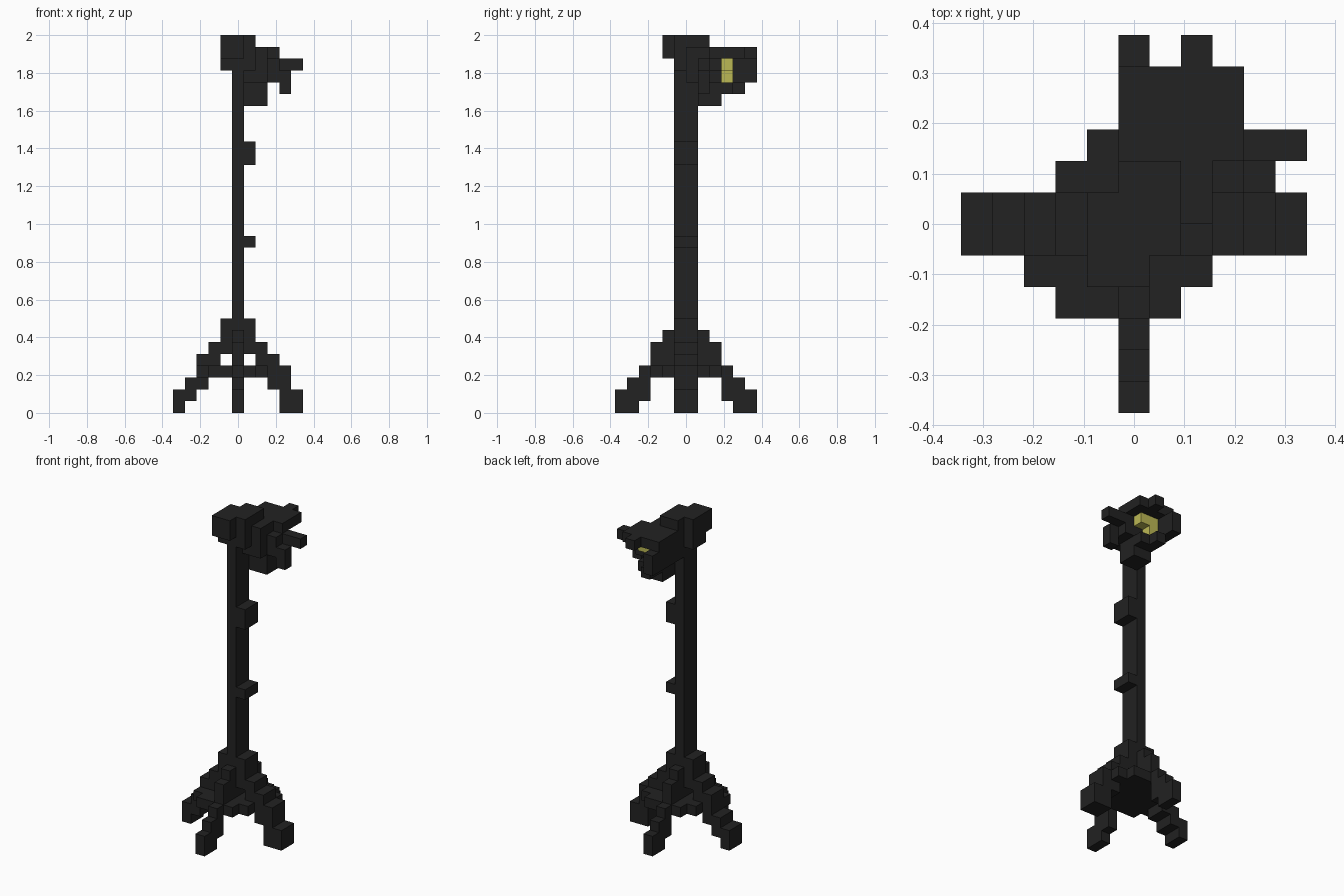
import bpy
import bmesh
from mathutils import Matrix, Vector

U = 1 / 16  # edge of one block

cube = bpy.data.objects.get("Cube")
if cube:
    bpy.data.objects.remove(cube)


def material(name, colour):
    mat = bpy.data.materials.new(name)
    mat.use_nodes = True
    mat.diffuse_color = colour
    bsdf = next(n for n in mat.node_tree.nodes if n.type == 'BSDF_PRINCIPLED')
    bsdf.inputs["Base Color"].default_value = colour
    bsdf.inputs["Roughness"].default_value = 0.9
    return mat


black = material("matt_black", (0.016, 0.016, 0.016, 1))
yellow = material("warm_yellow", (0.5, 0.48, 0.09, 1))


def part(name, mat, boxes):
    """Each box is an inclusive block range: (x0, x1), (y0, y1), (z0, z1)."""
    bm = bmesh.new()
    for xs, ys, zs in boxes:
        lo = Vector(((xs[0] - 0.5) * U, ys[0] * U, zs[0] * U))
        hi = Vector(((xs[1] + 0.5) * U, (ys[1] + 1) * U, (zs[1] + 1) * U))
        place = Matrix.Translation((lo + hi) / 2) @ Matrix.Diagonal((hi - lo).to_4d())
        place[3][3] = 1
        bmesh.ops.create_cube(bm, size=1, matrix=place)
    mesh = bpy.data.meshes.new(name)
    bm.to_mesh(mesh)
    bm.free()
    mesh.materials.append(mat)
    obj = bpy.data.objects.new(name, mesh)
    bpy.context.scene.collection.objects.link(obj)
    return obj


MID = (-1, 0)  # the two middle blocks in depth

# Pole and its clamps
part("pole", black, [((0, 0), MID, (3, 28))])
part("upper_clamp", black, [((1, 1), MID, (21, 22))])
part("lower_clamp", black, [((1, 1), MID, (14, 14))])

# Hub at the top of the tripod
part("tripod_hub", black, [
    ((-1, 1), MID, (6, 7)),
    ((-2, 2), MID, (5, 5)),
    ((0, 0), (-2, 1), (4, 6)),
    ((0, 0), (-3, 2), (4, 5)),
])

# Stepped tray between the legs
part("tripod_tray", black, [
    ((-3, 3), MID, (3, 3)),
    ((-3, 2), (-2, -2), (3, 3)),
    ((-2, 1), (-3, -3), (3, 3)),
    ((-2, 3), (1, 1), (3, 3)),
    ((-1, 2), (2, 2), (3, 3)),
])

# Side legs
part("left_leg", black, [
    ((2, 3), MID, (4, 4)),
    ((3, 4), MID, (2, 3)),
    ((4, 5), MID, (0, 1)),
])
part("right_leg", black, [
    ((-3, -2), MID, (4, 4)),
    ((-4, -3), MID, (2, 2)),
    ((-5, -4), MID, (1, 1)),
    ((-5, -5), MID, (0, 0)),
])

# Front and back legs, mirrored in depth
steps = [((3, 3), 3), ((3, 4), 2), ((3, 5), 1), ((4, 5), 0)]
part("back_leg", black, [((0, 0), ys, (z, z)) for ys, z in steps])
part("front_leg", black, [((0, 0), (-1 - b, -1 - a), (z, z)) for (a, b), z in steps])

# Rear cap of the lamp, sitting on the pole
part("lamp_cap", black, [
    ((-1, 0), (-2, 0), (30, 31)),
    ((-1, 1), MID, (29, 29)),
    ((0, 1), (-1, 1), (29, 31)),
])

# Lamp housing around the bulb
part("lamp_housing", black, [
    ((1, 2), (0, 1), (28, 30)),
    ((1, 2), (1, 2), (26, 27)),
    ((1, 2), (2, 2), (28, 29)),
    ((0, 3), (2, 3), (30, 30)),
    ((1, 3), (4, 4), (30, 30)),
    ((3, 3), (1, 2), (28, 29)),
    ((0, 0), (1, 3), (28, 29)),
    ((1, 2), (3, 3), (27, 27)),
])

# Flaps around the opening
part("top_flap", black, [((2, 2), (5, 5), (30, 30)), ((0, 0), (4, 4), (30, 30))])
part("back_flap", black, [((0, 0), (4, 5), (28, 29))])
part("side_flap", black, [((4, 5), (2, 2), (29, 29)), ((4, 4), (1, 1), (27, 28))])
part("bottom_flap", black, [((1, 1), (4, 4), (27, 27))])

# Glowing bulb
part("bulb", yellow, [((1, 2), (3, 3), (29, 29)), ((1, 1), (3, 3), (28, 28))])
